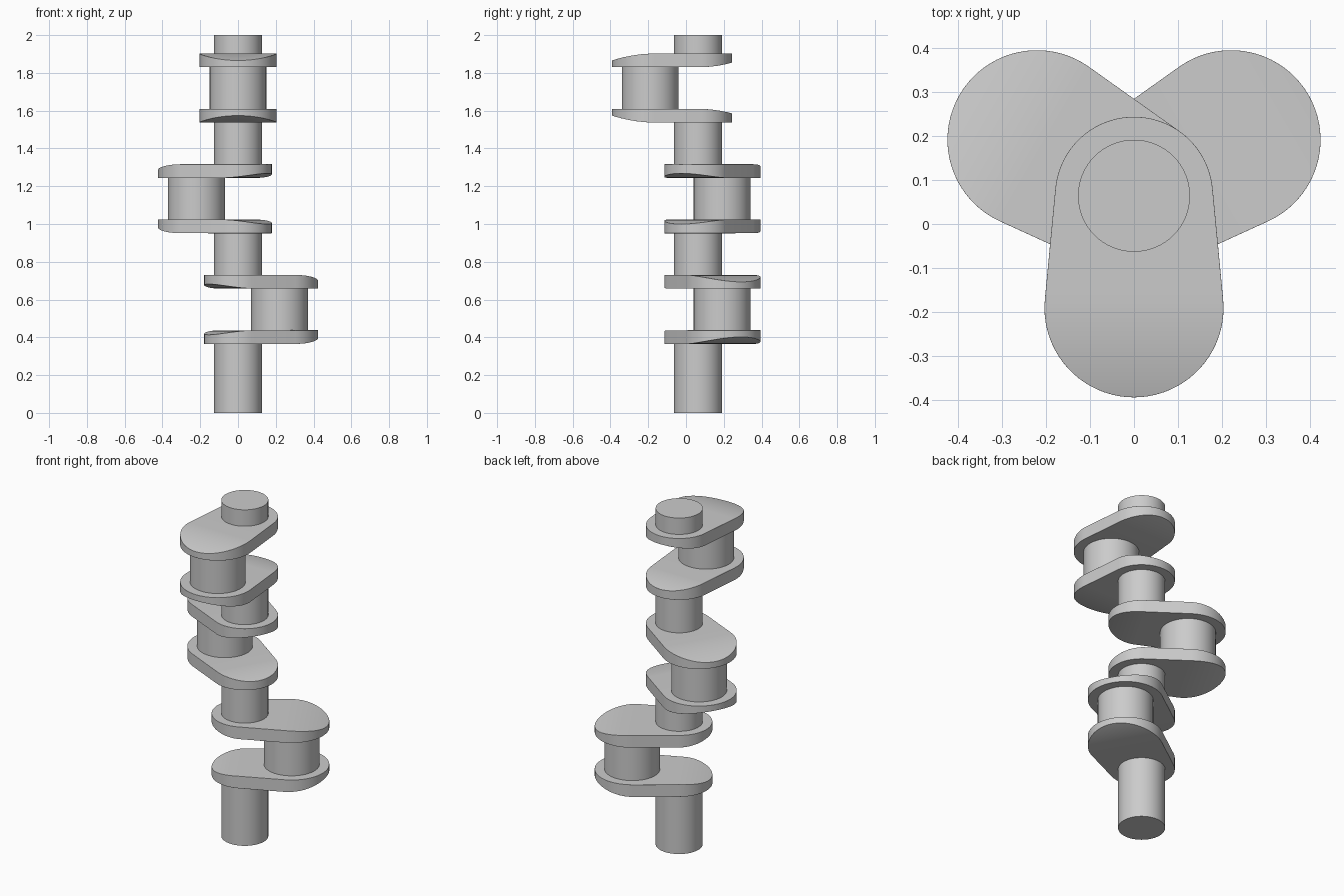
import bpy, bmesh
from math import radians, sin, cos, pi, sqrt
from mathutils import Matrix

cube = bpy.data.objects.get("Cube")
if cube:
    bpy.data.objects.remove(cube, do_unlink=True)

MAIN_Y = 0.064      # main axis offset
THROW = 0.254       # main axis to pin axis
MAIN_R, PIN_R = 0.127, 0.15
WEB_MAIN_R, WEB_PIN_R = 0.179, 0.203
WEB_T = 0.0725      # web thickness
STEP = 0.293        # spacing between webs
FIRST = 0.365       # underside of lowest web
TOP = 2.0

steel = bpy.data.materials.new("grey steel")
steel.use_nodes = True
GREY = (0.6, 0.6, 0.6, 1)
steel.diffuse_color = GREY
steel.node_tree.nodes["Principled BSDF"].inputs["Base Color"].default_value = GREY


def finish(bm, name, bevel=0):
    bmesh.ops.recalc_face_normals(bm, faces=bm.faces)
    mesh = bpy.data.meshes.new(name)
    bm.to_mesh(mesh)
    bm.free()
    mesh.materials.append(steel)
    obj = bpy.data.objects.new(name, mesh)
    bpy.context.collection.objects.link(obj)
    if bevel:
        mod = obj.modifiers.new("rounded rim", 'BEVEL')
        mod.width, mod.segments = bevel, 3
        mod.limit_method, mod.angle_limit = 'ANGLE', radians(45)
    bpy.ops.object.select_all(action='DESELECT')
    obj.select_set(True)
    bpy.context.view_layer.objects.active = obj
    bpy.ops.object.shade_smooth_by_angle(angle=radians(35))
    return obj


def journal(name, x, y, radius, z0, z1):
    bm = bmesh.new()
    bmesh.ops.create_cone(bm, cap_ends=True, segments=64, radius1=radius, radius2=radius,
                          depth=z1 - z0, matrix=Matrix.Translation((x, y, (z0 + z1) / 2)))
    return finish(bm, name)


def web(name, angle, z0, pin_above):
    """Tapered arm lofted along its length, with a relieved face at each end."""
    bm = bmesh.new()
    # stations (distance along arm, half width): round main end, then round pin end
    lean = (WEB_PIN_R - WEB_MAIN_R) / THROW
    tangent = pi / 2 + lean
    n = 20
    arc1 = [pi - (pi - tangent) * i / n for i in range(n + 1)]
    arc2 = [tangent * (1 - i / n) for i in range(n + 1)]
    stations = [(WEB_MAIN_R * cos(a), WEB_MAIN_R * sin(a)) for a in arc1]
    stations += [(THROW + WEB_PIN_R * cos(a), WEB_PIN_R * sin(a)) for a in arc2]

    rings = []
    for u, w in stations:
        pin_face = WEB_T - 0.024 * (max(0, -u) / WEB_MAIN_R) ** 2
        reach = max(0, u - THROW + 0.03) / (WEB_PIN_R + 0.03)
        main_face = 0.037 * reach ** 2
        if not pin_above:
            pin_face, main_face = WEB_T - pin_face, WEB_T - main_face
        sides = (w, -w) if w > 1e-4 else (0,)
        rings.append([[bm.verts.new((u, s, z)) for s in sides] for z in (main_face, pin_face)])

    for (lo0, hi0), (lo1, hi1) in zip(rings, rings[1:]):
        for p, q in ((lo0, lo1), (hi0, hi1)):
            bm.faces.new(list(dict.fromkeys((p[0], q[0], q[-1], p[-1]))))
        for k in (0, -1):
            bm.faces.new((lo0[k], lo1[k], hi1[k], hi0[k]))
    obj = finish(bm, name, bevel=0.007)
    obj.location = (0, MAIN_Y, z0)
    obj.rotation_euler.z = angle


# throws from bottom to top: direction of each crank pin
throws = {"lower": radians(30), "middle": radians(150), "upper": radians(270)}
main_start = 0
for i, (label, angle) in enumerate(throws.items()):
    z_low = FIRST + 2 * i * STEP
    z_high = z_low + STEP
    journal(label + "_main_journal", 0, MAIN_Y, MAIN_R, main_start, z_low)
    web(label + "_throw_bottom_web", angle, z_low, True)
    journal(label + "_crank_pin", THROW * cos(angle), MAIN_Y + THROW * sin(angle), PIN_R,
            z_low + WEB_T, z_high)
    web(label + "_throw_top_web", angle, z_high, False)
    main_start = z_high + WEB_T
journal("top_shaft_end", 0, MAIN_Y, MAIN_R, main_start, TOP)
